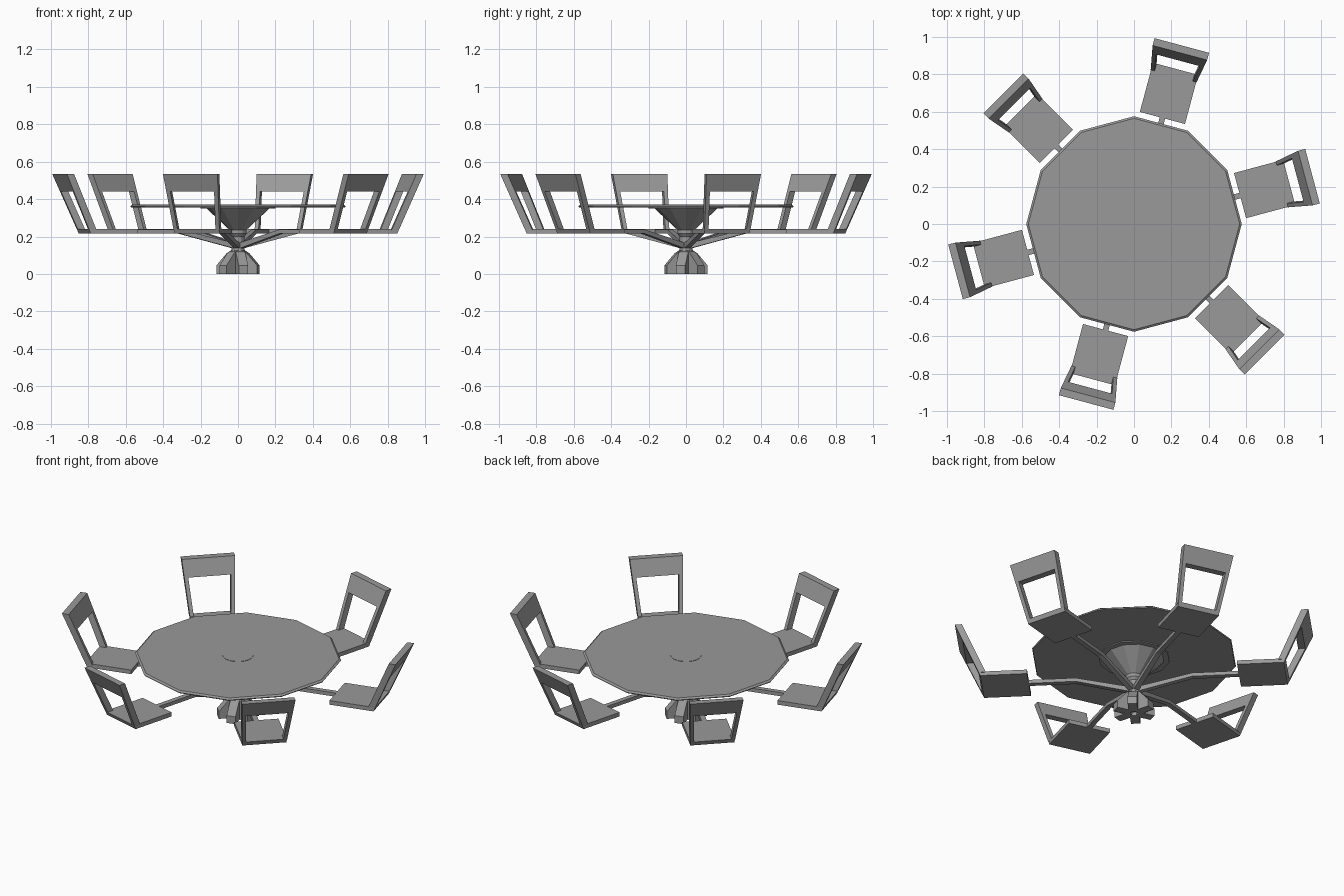
import bpy, bmesh, math
from mathutils import Matrix, Vector

old = bpy.data.objects.get("Cube")
if old:
    bpy.data.objects.remove(old, do_unlink=True)

grey = bpy.data.materials.new("plain grey")
grey.use_nodes = True
colour = (0.32, 0.32, 0.32, 1)
grey.diffuse_color = colour
grey.node_tree.nodes["Principled BSDF"].inputs["Base Color"].default_value = colour

SEATS = 6
FIRST = math.radians(15)


def finish(name, bm, angle=0):
    bmesh.ops.recalc_face_normals(bm, faces=bm.faces)
    mesh = bpy.data.meshes.new(name)
    bm.to_mesh(mesh)
    bm.free()
    mesh.materials.append(grey)
    ob = bpy.data.objects.new(name, mesh)
    ob.matrix_world = Matrix.Rotation(angle, 4, "Z")
    bpy.context.collection.objects.link(ob)
    return ob


def loft(bm, rings):
    """Skin a list of equally long vertex rings and cap both ends."""
    loops = [[bm.verts.new(p) for p in ring] for ring in rings]
    for a, b in zip(loops, loops[1:]):
        for i in range(len(a)):
            j = (i + 1) % len(a)
            bm.faces.new((a[i], a[j], b[j], b[i]))
    bm.faces.new(loops[0][::-1])
    bm.faces.new(loops[-1])


def turned(name, profile, sides):
    """Faceted solid of revolution from (radius, height) pairs."""
    bm = bmesh.new()
    turns = [2 * math.pi * i / sides for i in range(sides)]
    loft(bm, [[(r * math.cos(t), r * math.sin(t), z) for t in turns] for r, z in profile])
    return finish(name, bm)


def section(r, half, low, high):
    """Upright rectangle across the radial direction."""
    return [(r, -half, low), (r, half, low), (r, half, high), (r, -half, high)]


# Table top, centre cap, funnel and column
turned("table_top", [(0.572, 0.356), (0.576, 0.362), (0.565, 0.37)], 12)
turned("centre_cap", [(0.086, 0.366), (0.086, 0.372)], 24)
turned("under_plate", [(0.2, 0.35), (0.2, 0.358)], 12)
turned("funnel", [(0.045, 0.235), (0.175, 0.356)], 12)
turned("column", [(0.05, 0.02), (0.05, 0.1), (0.034, 0.13), (0.034, 0.2), (0.046, 0.215), (0.046, 0.24)], 12)


# Chair back: leaning, flared frame described by height along its slope
LOW, HIGH, RAIL = 0.215, 0.535, 0.44
THICK, POST = 0.04, 0.022


def back_ring(z, inner=None):
    t = (z - LOW) / (HIGH - LOW)
    outer_r = 0.848 + 0.14 * t
    half = 0.125 + 0.026 * t
    start = -half if inner is None else half - POST
    return [(outer_r - THICK, start, z), (outer_r, start, z), (outer_r, half, z), (outer_r - THICK, half, z)]


def flip(ring):
    return [(x, -y, z) for x, y, z in ring]


for n in range(SEATS):
    angle = FIRST + n * math.tau / SEATS

    # Seat with a sloped rear end
    bm = bmesh.new()
    front = section(0.587, 0.125, LOW, 0.24)
    rear = [(0.848 + (z - LOW) * 0.44, y, z) for x, y, z in front]
    loft(bm, [front, rear])
    finish(f"seat_{n + 1}", bm, angle)

    # Back posts and head rail
    bm = bmesh.new()
    posts = [back_ring(z, inner=True) for z in (0.235, RAIL)]
    loft(bm, posts)
    loft(bm, [flip(ring) for ring in posts])
    loft(bm, [back_ring(RAIL), back_ring(HIGH)])
    finish(f"chair_back_{n + 1}", bm, angle)

    # Bent arm carrying the seat
    bm = bmesh.new()
    loft(bm, [section(0.02, 0.015, 0.135, 0.165), section(0.325, 0.015, LOW, 0.237),
              section(0.6, 0.015, LOW, 0.237)])
    finish(f"seat_arm_{n + 1}", bm, angle)

    # Foot, set between the arms
    bm = bmesh.new()
    outline = [(0.02, 0), (0.113, 0), (0.113, 0.045), (0.055, 0.112), (0.02, 0.13)]
    loft(bm, [[(r, side * 0.026, z) for r, z in outline] for side in (-1, 1)])
    finish(f"foot_{n + 1}", bm, angle + math.pi / SEATS)
